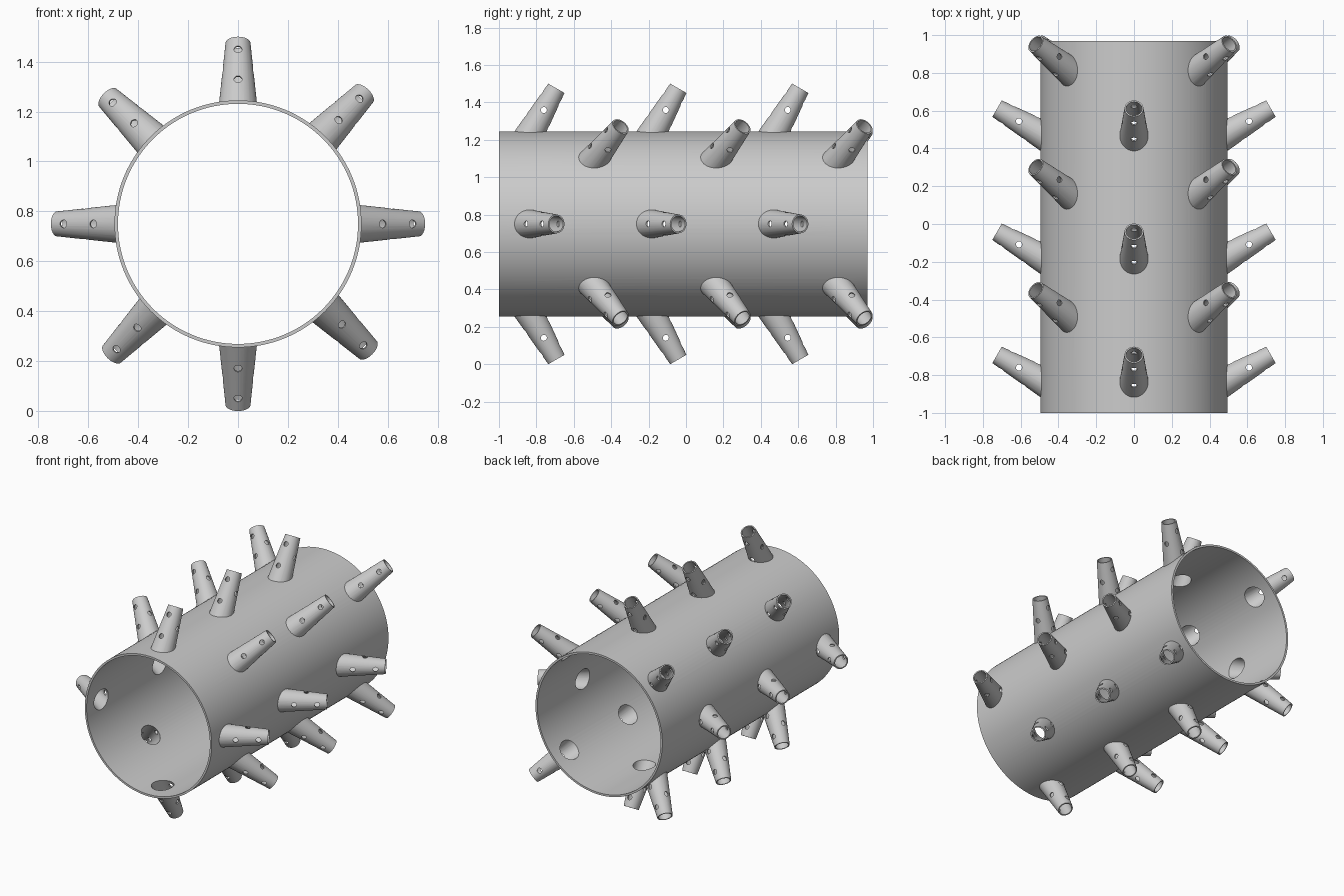
import bpy, bmesh
from math import radians
from mathutils import Matrix

if "Cube" in bpy.data.objects:
    bpy.data.objects.remove(bpy.data.objects["Cube"])

R_OUT, R_IN, AXIS_Z = 0.495, 0.481, 0.75   # barrel
TIP_R, TAPER, TILT, WALL = 0.05, 0.093, radians(30), 0.008   # nozzles
NOZZLE_FRAME = Matrix.Translation((0, 0, 0.725)) @ Matrix.Rotation(-TILT, 4, 'X')


def add_cone(bm, r1, r2, z1, z2, frame, segs):
    """Capped cone along local z from z1 to z2."""
    m = frame @ Matrix.Translation((0, 0, (z1 + z2) / 2))
    bmesh.ops.create_cone(bm, cap_ends=True, segments=segs, radius1=r1,
                          radius2=r2, depth=z2 - z1, matrix=m)


def make_object(name, bm):
    bmesh.ops.recalc_face_normals(bm, faces=bm.faces)
    mesh = bpy.data.meshes.new(name)
    bm.to_mesh(mesh)
    bm.free()
    ob = bpy.data.objects.new(name, mesh)
    bpy.context.collection.objects.link(ob)
    return ob


def cone_object(name, *args):
    bm = bmesh.new()
    add_cone(bm, *args)
    return make_object(name, bm)


def carve(ob, cutters):
    """Subtract the cutters, bake the result and remove the cutters."""
    for c in cutters:
        mod = ob.modifiers.new("cut", 'BOOLEAN')
        mod.operation, mod.solver, mod.object = 'DIFFERENCE', 'EXACT', c
    bpy.context.view_layer.update()
    dg = bpy.context.evaluated_depsgraph_get()
    mesh = bpy.data.meshes.new_from_object(ob.evaluated_get(dg))
    ob.modifiers.clear()
    ob.data = mesh
    for c in cutters:
        bpy.data.objects.remove(c)
    bpy.ops.object.select_all(action='DESELECT')
    ob.select_set(True)
    bpy.context.view_layer.objects.active = ob
    bpy.ops.object.shade_smooth_by_angle(angle=radians(30))


def radius(d):
    return TIP_R + TAPER * d


# nozzle positions: eight rows of three, odd rows staggered along the barrel
places = []
for k in range(8):
    angle = radians(45 * k - (0.9 if k % 2 else 0))
    for i in range(3):
        y = -0.693 + 0.652 * i + (0.343 if k % 2 else 0)
        places.append(Matrix.Translation((0, y, AXIS_Z)) @ Matrix.Rotation(angle, 4, 'Y'))

# barrel: open tube with a bore under every nozzle
along_y = Matrix.Translation((0, 0, AXIS_Z)) @ Matrix.Rotation(radians(-90), 4, 'X')
barrel = cone_object("barrel", R_OUT, R_OUT, -1, 0.97, along_y, 128)
core = cone_object("barrel_core", R_IN, R_IN, -1.2, 1.2, along_y, 128)
bm = bmesh.new()
for p in places:
    add_cone(bm, radius(0.37) - WALL, radius(0.18) - WALL, -0.37, -0.18,
             p @ NOZZLE_FRAME, 40)
carve(barrel, [core, make_object("barrel_bores", bm)])

# one hollow, tapered, tilted nozzle with cross-drilled holes
nozzle = cone_object("nozzle", radius(0.35), TIP_R, -0.35, 0, NOZZLE_FRAME, 40)
bore = cone_object("nozzle_bore", radius(0.4) - WALL, radius(-0.05) - WALL,
                   -0.4, 0.05, NOZZLE_FRAME, 40)
bm = bmesh.new()
for d, spin in ((0.061, 0), (0.207, 0), (0.134, 90)):
    f = (NOZZLE_FRAME @ Matrix.Translation((0, 0, -d))
         @ Matrix.Rotation(radians(spin), 4, 'Z') @ Matrix.Rotation(radians(90), 4, 'X'))
    add_cone(bm, 0.016, 0.016, -0.15, 0.15, f, 24)
drills = make_object("nozzle_drills", bm)
trim = cone_object("nozzle_trim", 0.487, 0.487, -1, 1,
                   Matrix.Rotation(radians(-90), 4, 'X'), 128)
carve(nozzle, [bore, drills, trim])

# copies of the nozzle around the barrel
for n, p in enumerate(places):
    ob = nozzle if n == 0 else nozzle.copy()
    if n:
        ob.name = f"nozzle_{n + 1}"
        bpy.context.collection.objects.link(ob)
    ob.matrix_world = p
